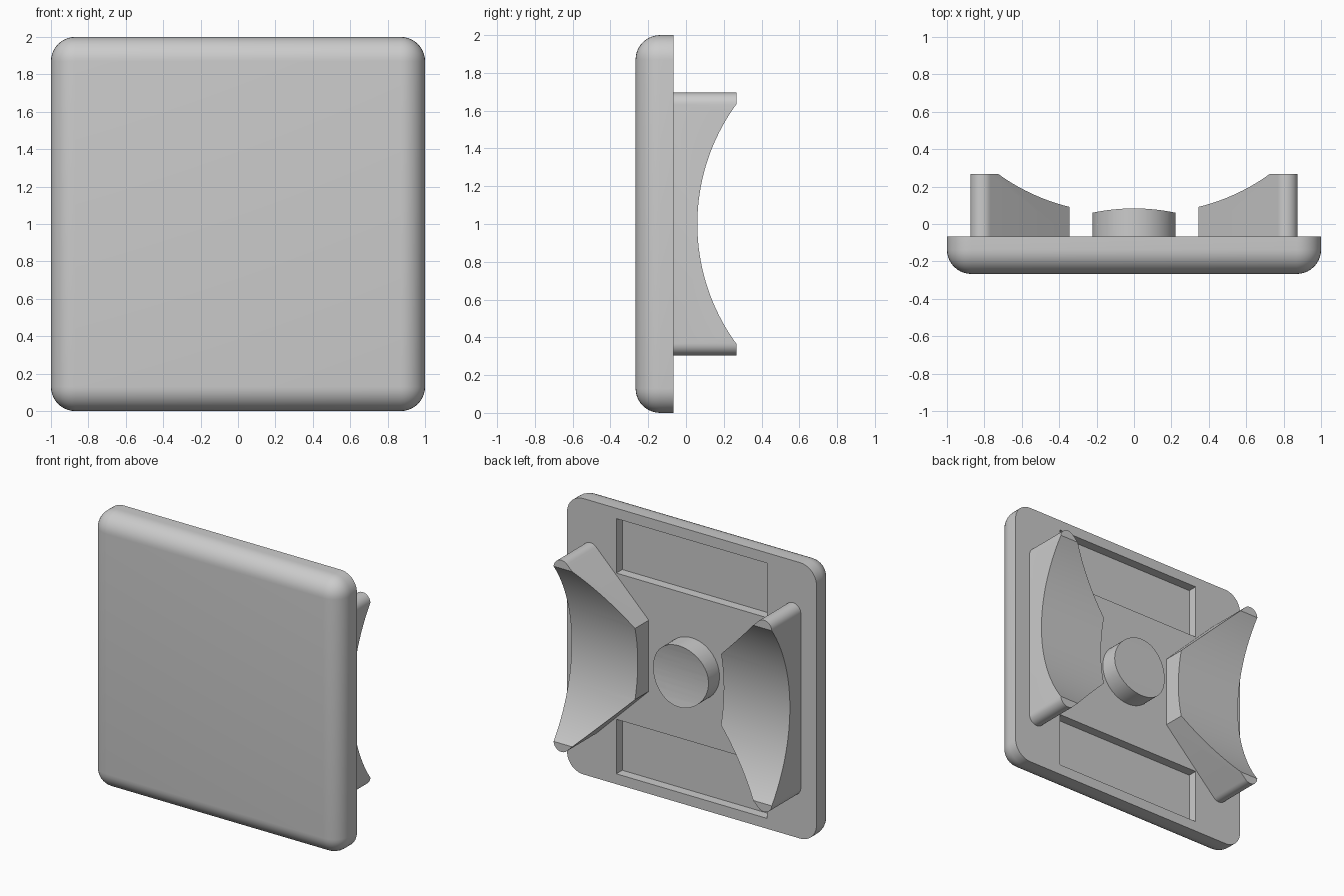
import bpy, bmesh, math
from mathutils import Matrix, Vector

if "Cube" in bpy.data.objects:
    bpy.data.objects.remove(bpy.data.objects["Cube"])

grey = bpy.data.materials.new("light_grey")
grey.diffuse_color = (0.6, 0.6, 0.6, 1)
grey.use_nodes = True
grey.node_tree.nodes["Principled BSDF"].inputs["Base Color"].default_value = grey.diffuse_color

FRONT, BACK, TIP = -0.267, -0.066, 0.267   # depths of plate front, plate back, clip tips
ARC_R, ARC_LOW = 1.077, 0.06               # scooped cradle radius and lowest depth


def make_object(name, bm):
    bmesh.ops.recalc_face_normals(bm, faces=bm.faces)
    mesh = bpy.data.meshes.new(name)
    bm.to_mesh(mesh)
    bm.free()
    mesh.materials.append(grey)
    obj = bpy.data.objects.new(name, mesh)
    bpy.context.collection.objects.link(obj)
    return obj


def box(name, lo, hi, bevel=0):
    bm = bmesh.new()
    bmesh.ops.create_cube(bm, size=1)
    for v in bm.verts:
        v.co = Vector([(a + b) / 2 + c * (b - a) for a, b, c in zip(lo, hi, v.co)])
    if bevel:  # round every edge except those around the back face
        edges = [e for e in bm.edges if min(v.co.y for v in e.verts) < hi[1] - 1e-4]
        bmesh.ops.bevel(bm, geom=edges, offset=bevel, segments=10, profile=0.5, affect='EDGES')
    return make_object(name, bm)


def prism(name, outline):
    """Extrude an (x, z) outline from the plate back to the clip tips."""
    bm = bmesh.new()
    face = bm.faces.new([bm.verts.new((x, BACK, z)) for x, z in outline])
    ext = bmesh.ops.extrude_face_region(bm, geom=[face])
    for v in ext["geom"]:
        if isinstance(v, bmesh.types.BMVert):
            v.co.y = TIP
    return make_object(name, bm)


def cut(obj, cutter):
    mod = obj.modifiers.new("cut", 'BOOLEAN')
    mod.operation, mod.solver, mod.object = 'DIFFERENCE', 'EXACT', cutter
    bpy.context.view_layer.objects.active = obj
    bpy.ops.object.modifier_apply(modifier=mod.name)


def smooth(obj):
    bpy.ops.object.select_all(action='DESELECT')
    obj.select_set(True)
    bpy.context.view_layer.objects.active = obj
    bpy.ops.object.shade_smooth_by_angle(angle=math.radians(30))


# Cover plate with rounded front, and two shallow pockets in the back
plate = box("cover_plate", (-1, FRONT, 0), (1, BACK, 2), bevel=0.13)
cutters = []
for side in (-1, 1):
    z0, z1 = sorted((1 + side * 0.53, 1 + side * 0.925))
    pocket = box("pocket_cutter", (-0.605, BACK - 0.068, z0), (0.605, 0.1, z1))
    cut(plate, pocket)
    cutters.append(pocket)

# Long cylinder that scoops the cradle out of the clips and the centre boss
bm = bmesh.new()
bmesh.ops.create_cone(bm, cap_ends=True, segments=160, radius1=ARC_R, radius2=ARC_R, depth=3,
                      matrix=Matrix.Translation((0, ARC_LOW + ARC_R, 1)) @ Matrix.Rotation(math.pi / 2, 4, 'Y'))
scoop = make_object("scoop_cutter", bm)
cutters.append(scoop)

# Clip outline: short inner end, slanted sides, rounded outer corners
r, cx, cz = 0.063, 0.812, 0.632
corner = [(cx + r * math.cos(a), cz + r * math.sin(a))
          for a in (math.radians(135 * i / 12) for i in range(13))]
upper = corner + [(0.345, 0.258)]
outline = upper + [(x, -z) for x, z in reversed(upper)]
parts = [plate]
for side, label in ((-1, "left"), (1, "right")):
    parts.append(prism(label + "_clip", [(side * x, 1 + z) for x, z in outline]))

# Round centre boss
parts.append(prism("centre_boss", [(0.2225 * math.cos(t), 1 + 0.2225 * math.sin(t))
                                   for t in (math.tau * i / 64 for i in range(64))]))
for part in parts[1:]:
    cut(part, scoop)
for part in parts:
    smooth(part)
for c in cutters:
    bpy.data.objects.remove(c)
